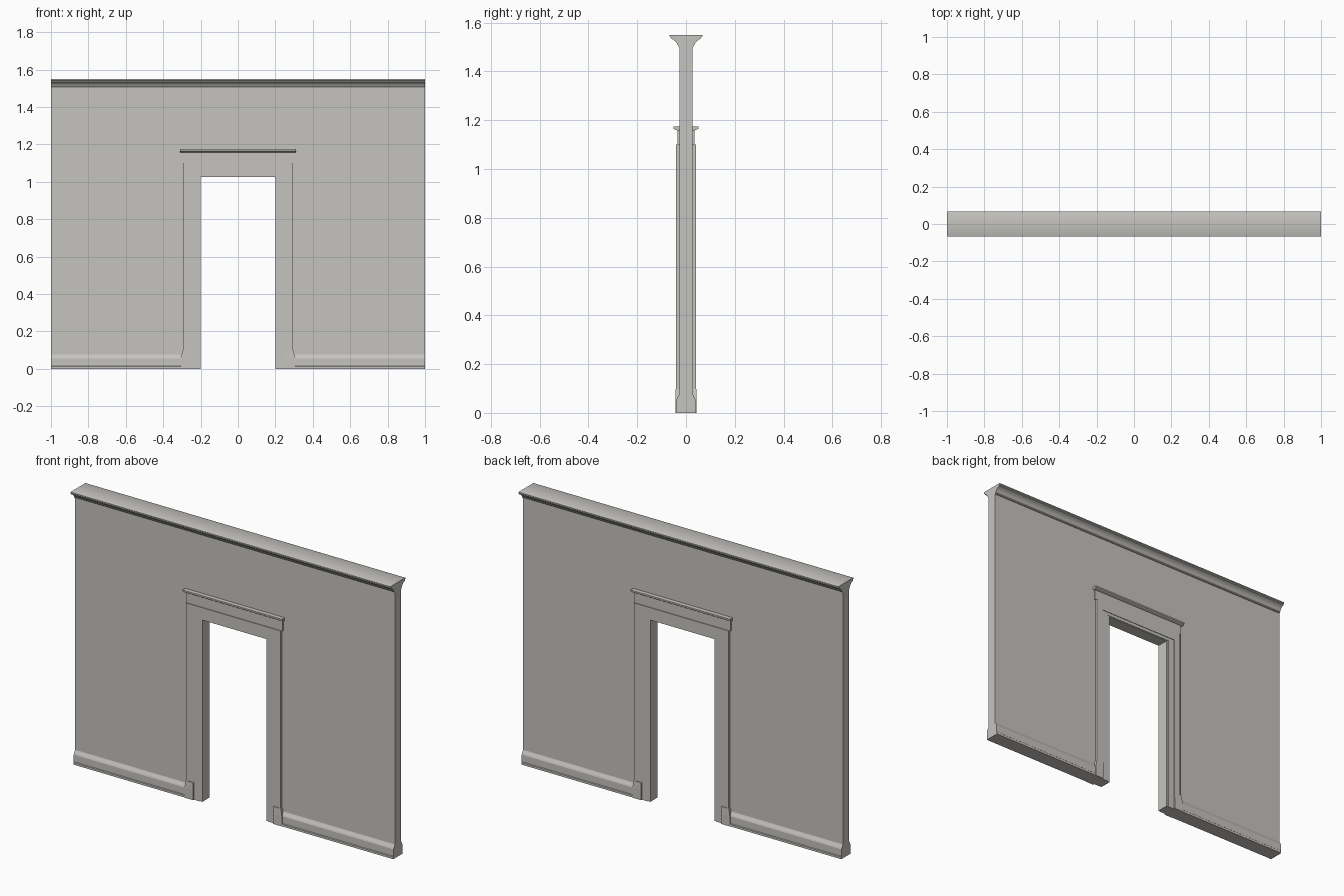
import bpy, bmesh

if "Cube" in bpy.data.objects:
    bpy.data.objects.remove(bpy.data.objects["Cube"])

paint = bpy.data.materials.new("warm_grey_paint")
paint.diffuse_color = (0.56, 0.55, 0.52, 1)
paint.use_nodes = True
paint.node_tree.nodes["Principled BSDF"].inputs["Base Color"].default_value = paint.diffuse_color


def finish(bm, name, smooth=False):
    bmesh.ops.recalc_face_normals(bm, faces=bm.faces)
    me = bpy.data.meshes.new(name)
    bm.to_mesh(me)
    bm.free()
    me.materials.append(paint)
    ob = bpy.data.objects.new(name, me)
    bpy.context.collection.objects.link(ob)
    if smooth:
        bpy.context.view_layer.objects.active = ob
        ob.select_set(True)
        bpy.ops.object.shade_smooth_by_angle(angle=0.6)
        ob.select_set(False)
    return ob


def extrude(bm, points, offset):
    face = bm.faces.new([bm.verts.new(p) for p in points])
    out = bmesh.ops.extrude_face_region(bm, geom=[face])
    verts = [v for v in out["geom"] if isinstance(v, bmesh.types.BMVert)]
    bmesh.ops.translate(bm, verts=verts, vec=offset)


def moulding(name, half, x0, x1, smooth=False):
    """Run a two-sided (depth, height) profile along x."""
    full = half + [(-y, z) for y, z in reversed(half)]
    bm = bmesh.new()
    extrude(bm, [(x0, y, z) for y, z in full], (x1 - x0, 0, 0))
    return finish(bm, name, smooth)


def block(name, x0, x1, z0, z1, depth):
    return moulding(name, [(depth, z0), (depth, z1)], x0, x1)


# Wall slab with its doorway
T = 0.027
outline = [(-1, 0), (-0.21, 0), (-0.21, 1.035), (0.21, 1.035),
           (0.21, 0), (1, 0), (1, 1.52), (-1, 1.52)]
bm = bmesh.new()
extrude(bm, [(x, -T, z) for x, z in outline], (0, 2 * T, 0))
finish(bm, "wall")

# Crown moulding
moulding("crown_moulding", [
    (T, 1.498), (0.031, 1.500), (0.031, 1.506), (0.035, 1.509), (0.038, 1.516),
    (0.043, 1.523), (0.050, 1.529), (0.058, 1.533), (0.062, 1.535),
    (0.062, 1.539), (0.067, 1.543), (0.067, 1.549), (0.065, 1.55)], -1, 1, True)

base = [(0.042, 0), (0.042, 0.012), (0.039, 0.015), (0.039, 0.055),
        (0.036, 0.062), (0.030, 0.072), (T - 0.001, 0.08)]

for side, s in (("left", -1), ("right", 1)):
    def span(a, b):
        return sorted((s * a, s * b))

    # Skirting board
    moulding(side + "_skirting", base, *span(0.295, 1))
    # Door casing, stepping out from the opening
    block(side + "_jamb", *span(0.2, 0.213), 0, 1.04, 0.033)
    block(side + "_inner_casing", *span(0.213, 0.252), 0, 1.05, 0.036)
    block(side + "_outer_casing", *span(0.252, 0.287), 0, 1.10, 0.039)
    block(side + "_casing_edge", *span(0.287, 0.295), 0, 1.10, 0.042)
    # Plinth with a tapered top
    bm = bmesh.new()
    rings = [(0, 0.305, 0.044), (0.056, 0.305, 0.044), (0.098, 0.297, 0.0425)]
    loops = [[bm.verts.new((s * x, y, z)) for x, y in
              ((0.25, -d), (w, -d), (w, d), (0.25, d))] for z, w, d in rings]
    bm.faces.new(loops[0])
    bm.faces.new(loops[-1])
    for low, high in zip(loops, loops[1:]):
        for i in range(4):
            j = (i + 1) % 4
            bm.faces.new((low[i], low[j], high[j], high[i]))
    finish(bm, side + "_plinth")

# Door head: lintel steps, frieze and cap
block("head_jamb", -0.213, 0.213, 1.027, 1.04, 0.033)
block("head_inner_casing", -0.252, 0.252, 1.032, 1.05, 0.036)
block("head_outer_casing", -0.252, 0.252, 1.05, 1.10, 0.039)
block("frieze", -0.302, 0.302, 1.10, 1.162, 0.035)
moulding("door_cap", [(0.035, 1.158), (0.046, 1.162), (0.052, 1.166),
                      (0.052, 1.175)], -0.31, 0.31)
